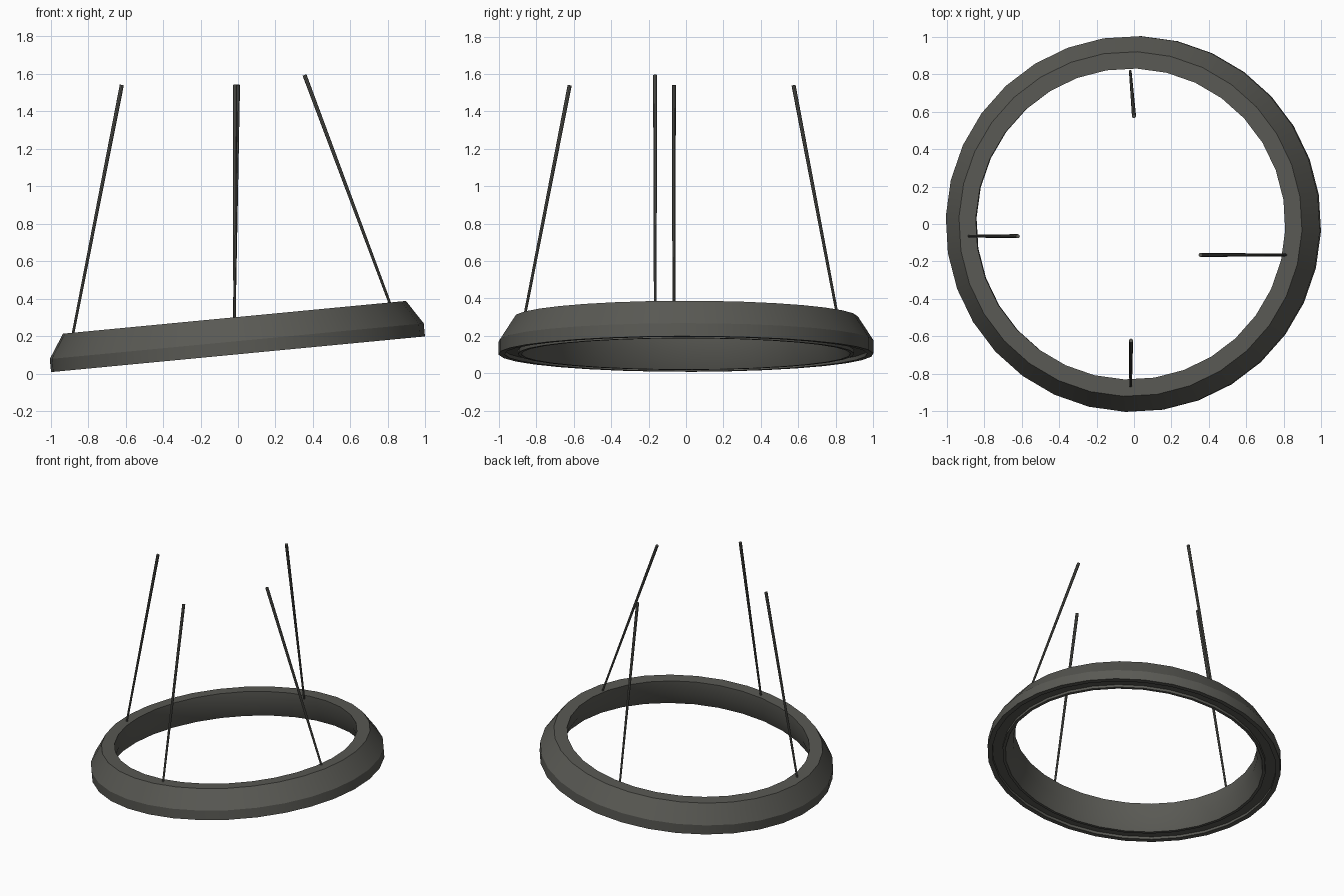
import bpy, bmesh, math
from mathutils import Vector, Matrix

if "Cube" in bpy.data.objects:
    bpy.data.objects.remove(bpy.data.objects["Cube"])

mat = bpy.data.materials.new("dark warm grey")
mat.diffuse_color = (0.10, 0.10, 0.088, 1)
mat.use_nodes = True
mat.node_tree.nodes["Principled BSDF"].inputs["Base Color"].default_value = mat.diffuse_color

SIDES = 32
TILT = math.radians(5.45)


def add_object(name, bm):
    bmesh.ops.recalc_face_normals(bm, faces=bm.faces)
    mesh = bpy.data.meshes.new(name)
    bm.to_mesh(mesh)
    bm.free()
    mesh.materials.append(mat)
    ob = bpy.data.objects.new(name, mesh)
    bpy.context.collection.objects.link(ob)
    bpy.ops.object.select_all(action='DESELECT')
    ob.select_set(True)
    bpy.context.view_layer.objects.active = ob
    bpy.ops.object.shade_smooth_by_angle(angle=math.radians(30))
    return ob


# tilted lamp ring: closed profile (radius, height) turned around its axis
profile = [(1.003, 0.0), (1.003, 0.07), (0.92, 0.198), (0.83, 0.198),
           (0.835, 0.10), (0.88, 0.0), (0.90, 0.0), (0.90, 0.02),
           (0.97, 0.02), (0.97, 0.0)]
bm = bmesh.new()
rings = []
for i in range(SIDES):
    a = 2 * math.pi * i / SIDES - 0.04
    rings.append([bm.verts.new((r * math.cos(a), r * math.sin(a), h))
                  for r, h in profile])
n = len(profile)
for i in range(SIDES):
    p, q = rings[i], rings[(i + 1) % SIDES]
    for j in range(n):
        k = (j + 1) % n
        bm.faces.new((p[j], q[j], q[k], p[k]))
bm.transform(Matrix.Translation((0, 0, 0.103)) @ Matrix.Rotation(-TILT, 4, 'Y'))
add_object("lamp_ring", bm)


# hanging wires, slightly thicker towards the ceiling
def wire(name, low, high):
    low, high = Vector(low), Vector(high)
    d = high - low
    bm = bmesh.new()
    bmesh.ops.create_cone(bm, cap_ends=True, segments=8, radius1=0.007,
                          radius2=0.011, depth=d.length)
    bm.transform(Matrix.Translation((low + high) / 2)
                 @ d.to_track_quat('Z', 'Y').to_matrix().to_4x4())
    add_object(name, bm)


wire("left_wire", (-0.883, -0.065, 0.20), (-0.62, -0.065, 1.54))
wire("right_wire", (0.816, -0.165, 0.36), (0.355, -0.165, 1.593))
wire("front_wire", (-0.018, -0.868, 0.28), (-0.016, -0.622, 1.54))
wire("back_wire", (-0.02, 0.815, 0.28), (0.0, 0.575, 1.54))
